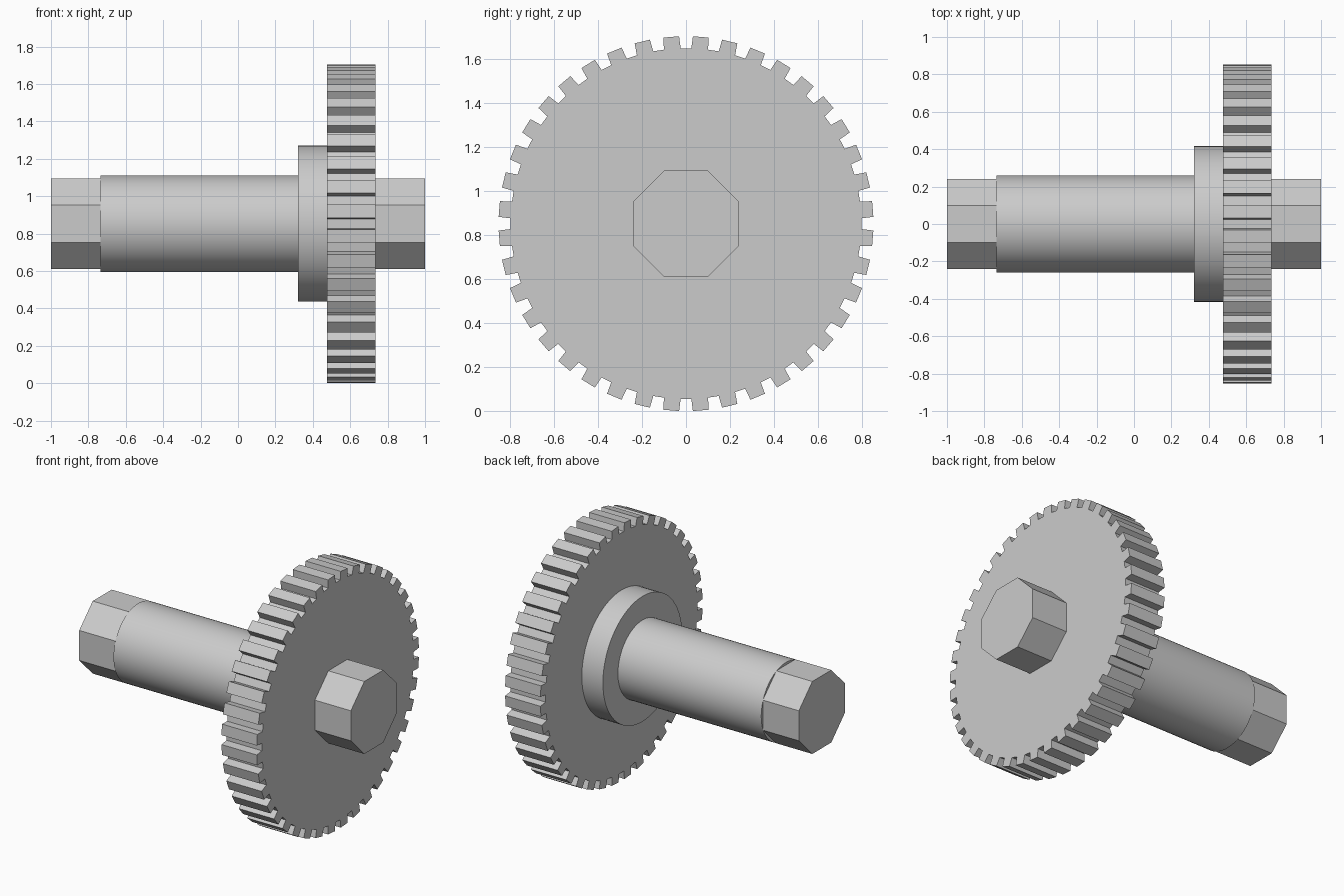
import bpy, bmesh
from math import cos, sin, pi, radians

AXIS_Z = 0.8525
TEETH = 40

cube = bpy.data.objects.get("Cube")
if cube:
    bpy.data.objects.remove(cube, do_unlink=True)

steel = bpy.data.materials.new("light_grey_metal")
steel.use_nodes = True
colour = (0.6, 0.6, 0.6, 1)
steel.diffuse_color = colour
steel.node_tree.nodes["Principled BSDF"].inputs["Base Color"].default_value = colour


def ring(radius, sides, turn=0.0):
    """Regular polygon as (radius, angle) pairs."""
    return [(radius, 2 * pi * i / sides + turn) for i in range(sides)]


def prism(name, outline, x0, x1, smooth=False):
    """Extrude a polar outline along the shaft axis."""
    bm = bmesh.new()
    face = bm.faces.new([bm.verts.new((x0, r * cos(a), AXIS_Z + r * sin(a)))
                         for r, a in outline])
    new = bmesh.ops.extrude_face_region(bm, geom=[face])["geom"]
    moved = [v for v in new if isinstance(v, bmesh.types.BMVert)]
    bmesh.ops.translate(bm, verts=moved, vec=(x1 - x0, 0, 0))
    bmesh.ops.recalc_face_normals(bm, faces=bm.faces)
    mesh = bpy.data.meshes.new(name)
    bm.to_mesh(mesh)
    bm.free()
    mesh.materials.append(steel)
    obj = bpy.data.objects.new(name, mesh)
    bpy.context.collection.objects.link(obj)
    if smooth:
        bpy.ops.object.select_all(action="DESELECT")
        obj.select_set(True)
        bpy.context.view_layer.objects.active = obj
        bpy.ops.object.shade_smooth_by_angle(angle=radians(30))
    return obj


# Gear wheel: slightly tapered teeth, with a gap on each main axis
gear = []
for i in range(TEETH):
    mid = 2 * pi * (i + 0.5) / TEETH
    root, tip = radians(2.75), radians(2.4)
    gear += [(0.798, mid - root), (0.853, mid - tip),
             (0.853, mid + tip), (0.798, mid + root)]
prism("gear_wheel", gear, 0.475, 0.735)

# Round shaft and the collar against the gear
prism("shaft", ring(0.259, 64), -0.735, 0.32, smooth=True)
prism("collar", ring(0.417, 64), 0.32, 0.475, smooth=True)

# Octagonal drive ends
octagon = ring(0.261, 8, pi / 8)
prism("right_drive_end", octagon, -1.0, -0.735)
prism("left_drive_end", octagon, 0.735, 1.0)
